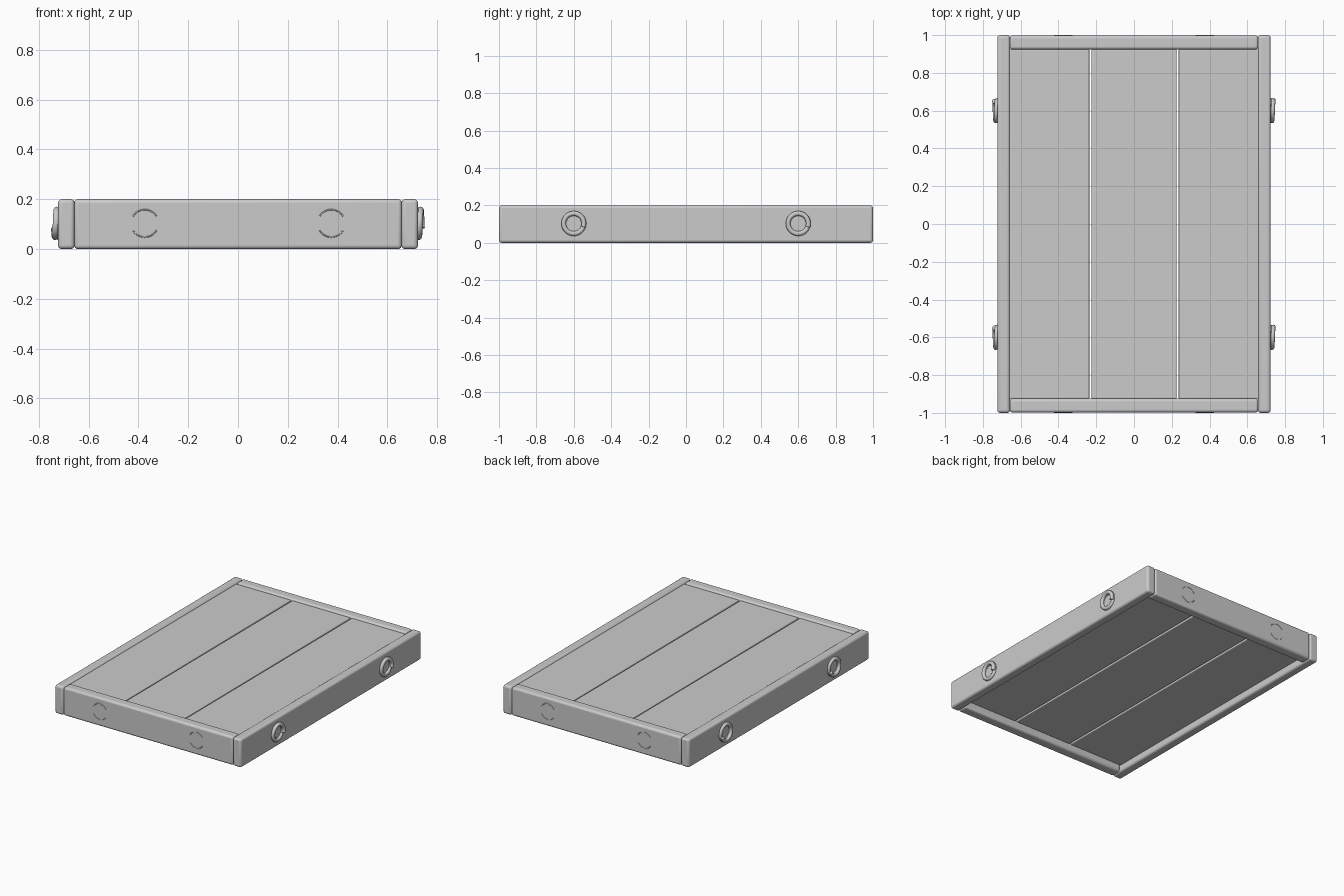
import bpy, math
from mathutils import Vector

if "Cube" in bpy.data.objects:
    bpy.data.objects.remove(bpy.data.objects["Cube"])

grey = bpy.data.materials.new("plain_grey")
grey.use_nodes = True
grey.diffuse_color = (0.6, 0.6, 0.6, 1)
grey.node_tree.nodes["Principled BSDF"].inputs["Base Color"].default_value = grey.diffuse_color


def rounded_box(name, low, high, radius):
    """Box between two corners with softly rounded edges."""
    low, high = Vector(low), Vector(high)
    bpy.ops.mesh.primitive_cube_add(size=1, location=(low + high) / 2)
    ob = bpy.context.object
    ob.name = name
    ob.scale = high - low
    bpy.ops.object.transform_apply(location=False, rotation=False, scale=True)
    ob.data.materials.append(grey)
    bevel = ob.modifiers.new("rounding", "BEVEL")
    bevel.width = radius
    bevel.segments = 4
    bpy.ops.object.shade_smooth_by_angle(angle=math.radians(40))


def wire(name, points, radius):
    """Round wire swept along a path."""
    curve = bpy.data.curves.new(name, "CURVE")
    curve.dimensions = "3D"
    curve.bevel_depth = radius
    curve.bevel_resolution = 3
    curve.use_fill_caps = True
    spline = curve.splines.new("POLY")
    spline.points.add(len(points) - 1)
    for p, co in zip(spline.points, points):
        p.co = (*co, 1)
    ob = bpy.data.objects.new(name, curve)
    bpy.context.collection.objects.link(ob)
    curve.materials.append(grey)
    bpy.ops.object.select_all(action="DESELECT")
    ob.select_set(True)
    bpy.context.view_layer.objects.active = ob
    bpy.ops.object.convert(target="MESH")
    bpy.ops.object.shade_smooth_by_angle(angle=math.radians(40))


# Three boards with narrow gaps, tucked into the frame
for i, name in enumerate(("right_board", "middle_board", "left_board")):
    x = (i - 1) * 0.462
    rounded_box(name, (x - 0.226, -0.925, 0.05), (x + 0.226, 0.925, 0.19), 0.006)

# Frame rails
for s, name in ((1, "left"), (-1, "right")):
    rounded_box(name + "_side_rail", (s * 0.69 - 0.033, -1, 0), (s * 0.69 + 0.033, 1, 0.2), 0.015)
for s, name in ((-1, "front"), (1, "back")):
    rounded_box(name + "_end_rail", (-0.658, s * 0.961 - 0.037, 0), (0.658, s * 0.961 + 0.037, 0.2), 0.015)

# Coiled rings on the side rails
STEPS = 72
for s, side in ((1, "left"), (-1, "right")):
    for y, end in ((-0.6, "front"), (0.6, "back")):
        coil = []
        for k in range(STEPS + 1):
            t = k / STEPS
            a = math.radians(160) - s * t * 3 * math.pi
            coil.append((s * (0.716 + 0.022 * t), y + 0.054 * math.cos(a), 0.103 + 0.054 * math.sin(a)))
        wire(f"{side}_{end}_coil", coil, 0.013)

# Thin arcs barely standing out of the end rails
for s, end in ((-1, "front"), (1, "back")):
    for x, side in ((-0.375, "right"), (0.375, "left")):
        for mid, part in ((90, "upper"), (270, "lower")):
            angles = [math.radians(mid - 60 + 6 * k) for k in range(21)]
            arc = [(x + 0.055 * math.cos(a), s * 0.997, 0.103 + 0.055 * math.sin(a)) for a in angles]
            wire(f"{end}_{side}_{part}_arc", arc, 0.003)
